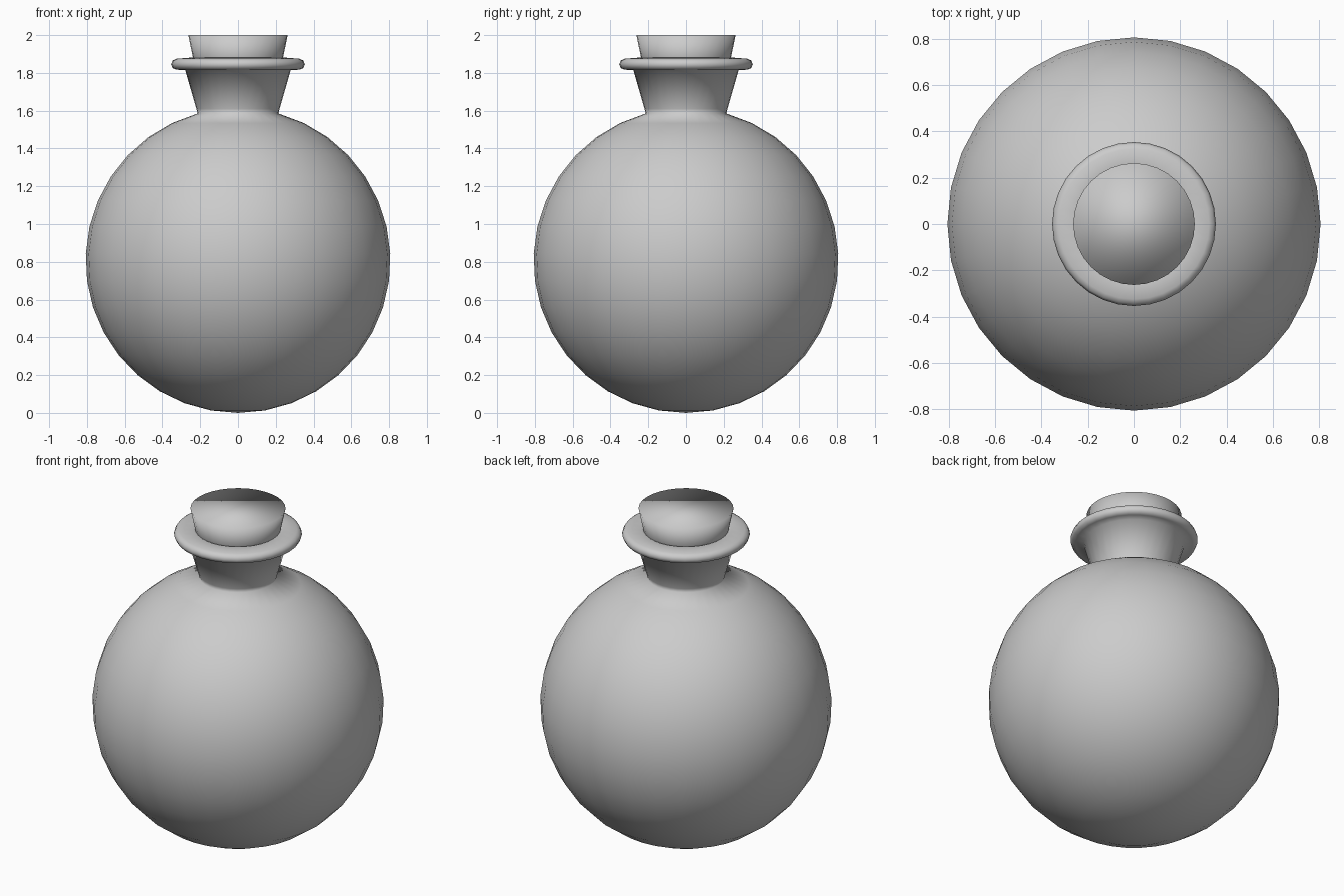
import bpy, bmesh
from math import sin, cos, pi, radians

if "Cube" in bpy.data.objects:
    bpy.data.objects.remove(bpy.data.objects["Cube"])

SEGMENTS = 32


def lathe(name, profile, cap_top=False, cap_bottom=False):
    """Revolve (radius, z) points around z; radius 0 makes a pole."""
    bm = bmesh.new()
    rings = []
    for r, z in profile:
        if r < 1e-5:
            rings.append([bm.verts.new((0, 0, z))] * SEGMENTS)
        else:
            rings.append([bm.verts.new((r * cos(2 * pi * i / SEGMENTS),
                                        r * sin(2 * pi * i / SEGMENTS), z))
                          for i in range(SEGMENTS)])
    for low, high in zip(rings, rings[1:]):
        for i in range(SEGMENTS):
            j = (i + 1) % SEGMENTS
            corners = dict.fromkeys((low[i], low[j], high[j], high[i]))
            bm.faces.new(list(corners))
    if cap_top:
        bm.faces.new(rings[-1])
    if cap_bottom:
        bm.faces.new(rings[0][::-1])
    for f in bm.faces:
        f.smooth = True
    mesh = bpy.data.meshes.new(name)
    bm.to_mesh(mesh)
    bm.free()
    obj = bpy.data.objects.new(name, mesh)
    bpy.context.collection.objects.link(obj)
    return obj


# Flask: round body, flared neck and rolled lip in one profile
R = 0.807
STEPS = 16
END = radians(180 - 15.4)
body = [(R * sin(END * k / STEPS), R - R * cos(END * k / STEPS))
        for k in range(STEPS + 1)]
neck = [(0.22, 1.61), (0.279, 1.815)]
lip = [(0.325, 1.817), (0.345, 1.825), (0.354, 1.846), (0.345, 1.866),
       (0.325, 1.875), (0.25, 1.881), (0.235, 1.875)]
lathe("flask", body + neck + lip)

# Stopper: tapered plug with softly shaded flat top
lathe("stopper", [(0.205, 1.72), (0.238, 1.88), (0.263, 2.0)],
      cap_top=True, cap_bottom=True)
